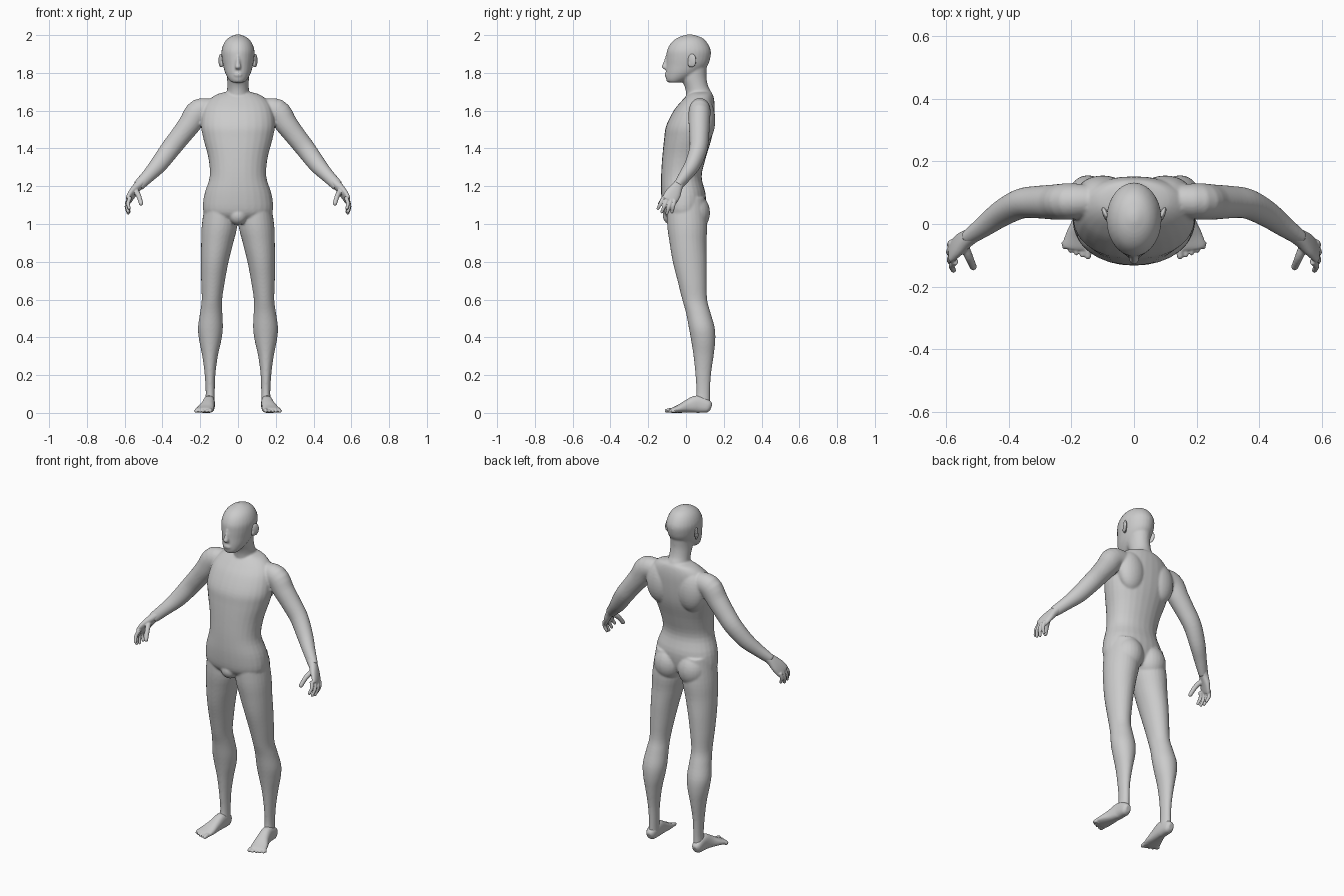
import bpy, bmesh, math
from mathutils import Vector, Matrix


def spline(secs, k=4):
    """Catmull-Rom interpolation of section tuples."""
    out, n = [], len(secs)
    for i in range(n - 1):
        p0, p1, p2, p3 = secs[max(i - 1, 0)], secs[i], secs[i + 1], secs[min(i + 2, n - 1)]
        for j in range(k):
            t = j / k
            out.append(tuple(
                0.5 * (2 * b + (c - a) * t + (2 * a - 5 * b + 4 * c - d) * t * t
                       + (3 * b - a - 3 * c + d) * t ** 3)
                for a, b, c, d in zip(p0, p1, p2, p3)))
    return out + [secs[-1]]


def loft(bm, secs, wide=None, power=2.0, n=28):
    """Skin sections (x, y, z, half width, half depth); level rings if no wide axis."""
    secs = spline(secs)
    rings = []
    for i, (x, y, z, a, b) in enumerate(secs):
        u, v = Vector((1, 0, 0)), Vector((0, 1, 0))
        if wide:
            t = (Vector(secs[min(i + 1, len(secs) - 1)][:3])
                 - Vector(secs[max(i - 1, 0)][:3])).normalized()
            w = Vector(wide)
            u = (w - t * w.dot(t)).normalized()
            v = t.cross(u)
        ring = []
        for j in range(n):
            c, s = math.cos(math.tau * j / n), math.sin(math.tau * j / n)
            c = math.copysign(abs(c) ** (2 / power), c)
            s = math.copysign(abs(s) ** (2 / power), s)
            ring.append(bm.verts.new(Vector((x, y, z)) + u * a * c + v * b * s))
        rings.append(ring)
    for r, q in zip(rings, rings[1:]):
        for j in range(n):
            bm.faces.new((r[j], r[(j + 1) % n], q[(j + 1) % n], q[j]))
    bm.faces.new(rings[0][::-1])
    bm.faces.new(rings[-1])


def level(bm, rows, power=2.0):
    """Loft upright part from rows (z, centre x, half width, front y, back y)."""
    loft(bm, [(x, (f + b) / 2, z, w, (b - f) / 2) for z, x, w, f, b in rows], None, power)


def ball(bm, loc, size, rot=0):
    m = Matrix.Translation(loc) @ Matrix.Rotation(rot, 4, 'Z') @ Matrix.Diagonal((*size, 1))
    bmesh.ops.create_uvsphere(bm, u_segments=24, v_segments=16, radius=1, matrix=m)


def digit(bm, pts, r, wide):
    """Finger or toe with a rounded tip."""
    loft(bm, [(*p, r * (1 - 0.13 * i), r * (1 - 0.13 * i)) for i, p in enumerate(pts)], wide, n=14)
    ball(bm, pts[-1], (r * 0.72,) * 3)


def finish(bm, name, voxel, smooth, mirror=False):
    bmesh.ops.recalc_face_normals(bm, faces=bm.faces[:])
    me = bpy.data.meshes.new(name)
    bm.to_mesh(me)
    bm.free()
    ob = bpy.data.objects.new(name, me)
    bpy.context.collection.objects.link(ob)
    if mirror:
        ob.modifiers.new("Mirror", 'MIRROR').use_mirror_merge = False
    rm = ob.modifiers.new("Fuse", 'REMESH')
    rm.mode = 'VOXEL'
    rm.voxel_size = voxel
    rm.use_smooth_shade = True
    sm = ob.modifiers.new("Soften", 'SMOOTH')
    sm.factor = 0.5
    sm.iterations = smooth
    return ob


body = bmesh.new()
# arm
loft(body, [(.12, .075, 1.605, .055, .05), (.205, .072, 1.597, .066, .058),
            (.255, .07, 1.53, .060, .056), (.305, .07, 1.465, .055, .052),
            (.36, .065, 1.395, .052, .048), (.42, .035, 1.315, .046, .042),
            (.475, -.005, 1.255, .036, .034), (.53, -.045, 1.20, .030, .024)], (.7, 0, .7))
# leg
level(body, [(1.14, .09, .08, -.10, .10), (1.0, .097, .094, -.10, .112), (.9, .11, .085, -.087, .108),
             (.8, .123, .073, -.07, .11), (.7, .132, .063, -.045, .11), (.6, .138, .054, -.02, .112),
             (.53, .142, .059, .0, .13), (.45, .146, .066, .015, .152), (.38, .147, .058, .028, .155),
             (.3, .148, .041, .04, .146), (.2, .148, .028, .05, .132), (.1, .147, .024, .055, .127),
             (.03, .15, .028, .04, .128)])
# buttock, shoulder blade
ball(body, (.078, .045, 1.06), (.085, .082, .10))
ball(body, (.10, .095, 1.55), (.085, .06, .12))
# mirror the paired parts
dup = bmesh.ops.duplicate(body, geom=body.verts[:] + body.edges[:] + body.faces[:])["geom"]
for g in dup:
    if isinstance(g, bmesh.types.BMVert):
        g.co.x *= -1
# torso
level(body, [(1.02, 0, .13, -.085, .07), (1.06, 0, .182, -.118, .095), (1.15, 0, .18, -.131, .105),
             (1.25, 0, .15, -.132, .083), (1.35, 0, .157, -.126, .105), (1.45, 0, .183, -.116, .135),
             (1.52, 0, .195, -.105, .147), (1.6, 0, .185, -.065, .152), (1.65, 0, .16, -.025, .15),
             (1.685, 0, .115, .01, .142), (1.70, 0, .06, .03, .13)], 2.15)
# groin
ball(body, (0, -.075, 1.045), (.05, .048, .05))
# neck
level(body, [(1.62, 0, .07, .0, .13), (1.69, 0, .06, .0, .135), (1.73, 0, .057, -.008, .117),
             (1.78, 0, .058, -.03, .108), (1.83, 0, .06, -.03, .11)])
# head
level(body, [(1.75, 0, .036, -.098, -.02), (1.768, 0, .051, -.106, .02), (1.80, 0, .068, -.107, .075),
             (1.84, 0, .079, -.105, .115), (1.88, 0, .086, -.104, .129), (1.92, 0, .087, -.100, .131),
             (1.96, 0, .073, -.078, .112), (1.987, 0, .048, -.042, .083), (2.003, 0, .012, .005, .035)])
# nose and mouth
loft(body, [(0, -.098, 1.89, .007, .01), (0, -.108, 1.855, .011, .012),
            (0, -.115, 1.83, .016, .014), (0, -.108, 1.82, .012, .01)])
ball(body, (0, -.102, 1.79), (.022, .012, .012))
finish(body, "body", .006, 5)

# ears
ears = bmesh.new()
ball(ears, (.091, .032, 1.866), (.009, .024, .036), -.4)
ball(ears, (.085, .022, 1.85), (.01, .012, .02))
finish(ears, "ears", .003, 2, True)

# hands
hand = bmesh.new()
across = (.15, -.9, .35)
loft(hand, [(.505, -.028, 1.225, .026, .024), (.53, -.045, 1.20, .029, .023),
            (.557, -.065, 1.165, .040, .019), (.576, -.083, 1.135, .042, .015),
            (.582, -.09, 1.122, .038, .011)], across, 2.3)
for base, tip in [((.570, -.118, 1.142), (.576, -.148, 1.082)), ((.578, -.099, 1.132), (.581, -.128, 1.064)),
                  ((.582, -.079, 1.126), (.581, -.101, 1.057)), ((.581, -.060, 1.126), (.576, -.074, 1.064))]:
    a, b = Vector(base), Vector(tip)
    mid = (a + b) / 2 + Vector((.009, 0, 0))
    digit(hand, [a, mid, b], .0115, across)
digit(hand, [(.545, -.062, 1.18), (.527, -.105, 1.152), (.513, -.137, 1.108)], .0155, (1, 0, 0))
finish(hand, "hands", .004, 2, True)

# feet
foot = bmesh.new()
loft(foot, [(.152, .133, .028, .014, .018), (.152, .115, .034, .027, .034), (.153, .06, .046, .031, .046),
            (.160, .01, .035, .036, .035), (.171, -.035, .022, .045, .022),
            (.181, -.07, .014, .047, .014), (.183, -.08, .011, .042, .010)], (1, 0, 0), 2.4)
for i in range(5):
    x, y = .147 + .0185 * i, -.103 + .0025 * i + .0012 * i * i
    r = .014 if i == 0 else .0105
    digit(foot, [(x + .002, -.055, r), (x, (y - .06) / 2, r), (x, y, r * .8)], r, (1, 0, 0))
finish(foot, "feet", .004, 2, True)
